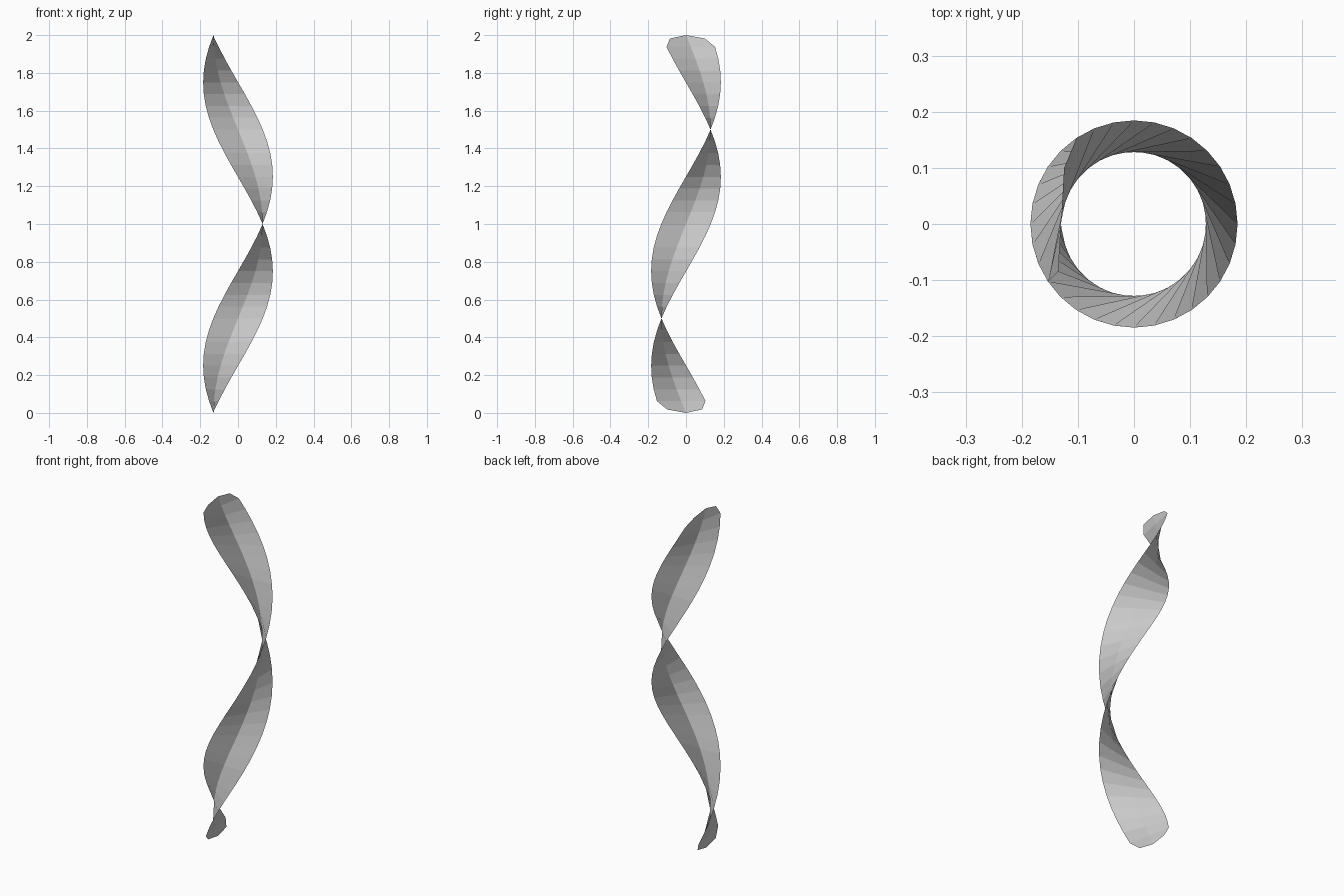
import bpy, bmesh
from math import pi, cos, sin

if "Cube" in bpy.data.objects:
    bpy.data.objects.remove(bpy.data.objects["Cube"])

HEIGHT, ROWS = 2.0, 32      # one full turn over the height
RADIUS, HALF = 0.13, 0.131  # distance from axis, half width of the strip
STEP = HEIGHT / ROWS

bm = bmesh.new()


def vert(u, z):
    """Point on the twisted strip: u across the width, z up."""
    a = pi + 2 * pi * z / HEIGHT
    return bm.verts.new((RADIUS * cos(a) - u * sin(a),
                         RADIUS * sin(a) + u * cos(a), z))


# strip of two columns, divided along its centre line
rows = [[vert(u, i * STEP) for u in (-HALF, 0, HALF)] for i in range(1, ROWS)]
for a, b in zip(rows, rows[1:]):
    for k in (0, 1):
        bm.faces.new((a[k], a[k + 1], b[k + 1], b[k]))

# rounded ends
for row, tip_z, s in ((rows[0], 0, 1), (rows[-1], HEIGHT, -1)):
    corner_z = tip_z + s * STEP * 0.29
    tip = vert(0, tip_z)
    left, right = vert(-HALF * 0.707, corner_z), vert(HALF * 0.707, corner_z)
    for f in ((row[0], left, tip, row[1]), (row[1], tip, right, row[2])):
        bm.faces.new(f if s > 0 else f[::-1])

mesh = bpy.data.meshes.new("twisted_ribbon")
bm.to_mesh(mesh)
bm.free()
ribbon = bpy.data.objects.new("twisted_ribbon", mesh)
bpy.context.collection.objects.link(ribbon)
